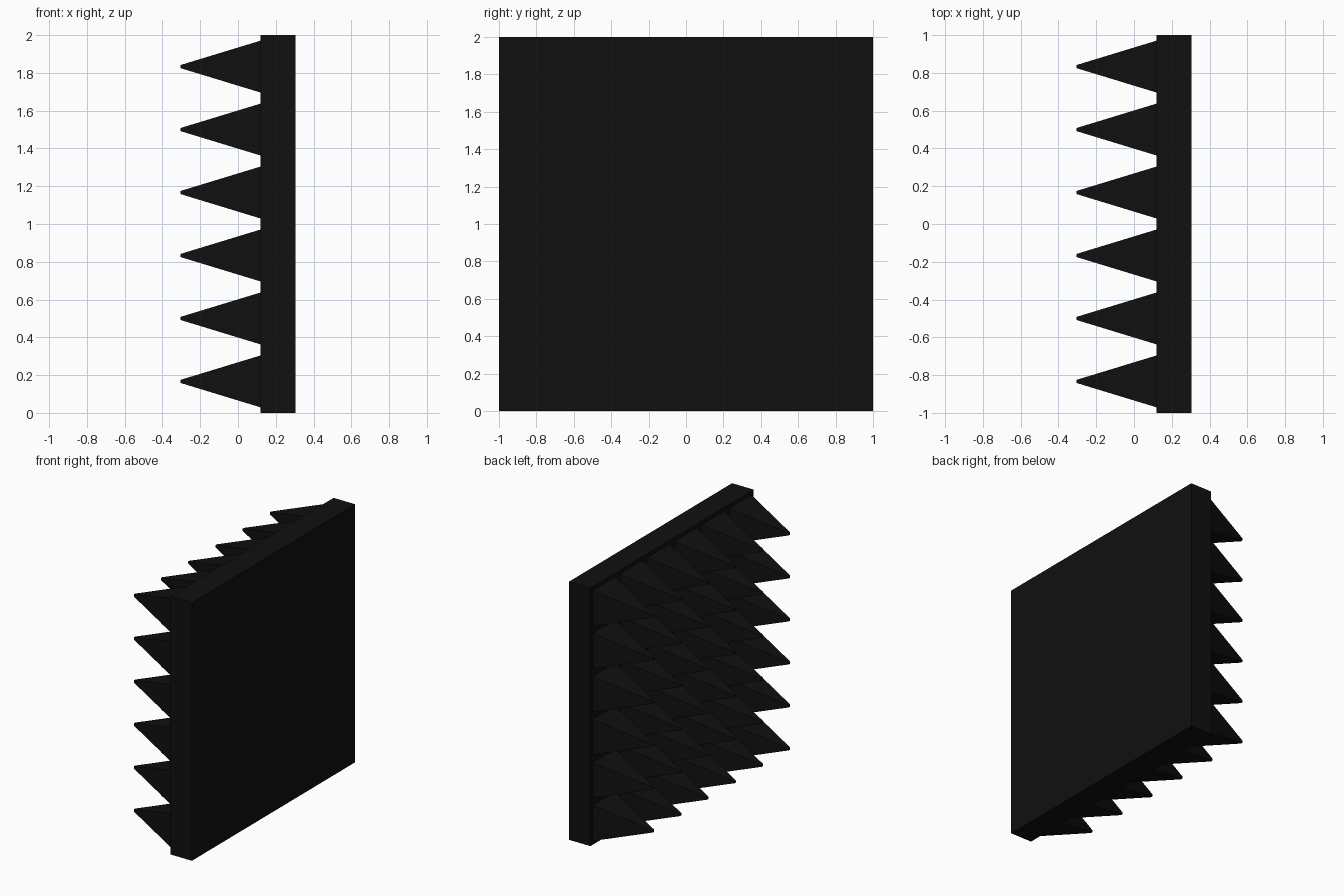
import bpy, bmesh
from mathutils import Matrix

if "Cube" in bpy.data.objects:
    bpy.data.objects.remove(bpy.data.objects["Cube"])

N = 6                 # spikes per side
PITCH = 2 / N
FACE_X, BACK_X, TIP_X = 0.12, 0.305, -0.305
BASE, TIP = 0.275, 0.016   # spike widths

foam = bpy.data.materials.new("black_foam")
foam.diffuse_color = (0.005, 0.005, 0.005, 1)
foam.use_nodes = True
foam.node_tree.nodes["Principled BSDF"].inputs["Base Color"].default_value = foam.diffuse_color


def finish(bm, name):
    mesh = bpy.data.meshes.new(name)
    bm.to_mesh(mesh)
    bm.free()
    mesh.materials.append(foam)
    obj = bpy.data.objects.new(name, mesh)
    bpy.context.collection.objects.link(obj)
    return obj


# Flat square backing
bm = bmesh.new()
bmesh.ops.create_cube(bm, size=1, matrix=Matrix.Translation(((FACE_X + BACK_X) / 2, 0, 1))
                      @ Matrix.Diagonal((BACK_X - FACE_X, 2, 2, 1)))
finish(bm, "backing_panel")

# One blunt square pyramid pointing to -x, in the lowest corner cell
bm = bmesh.new()


def square(x, w):
    h = w / 2
    cy, cz = -1 + PITCH / 2, PITCH / 2
    return [bm.verts.new((x, cy + a * h, cz + b * h))
            for a, b in ((-1, -1), (1, -1), (1, 1), (-1, 1))]


base, tip = square(FACE_X, BASE), square(TIP_X, TIP)
bm.faces.new(tip)
for i in range(4):
    j = (i + 1) % 4
    bm.faces.new((base[i], base[j], tip[j], tip[i]))
bm.faces.new(base[::-1])
bmesh.ops.recalc_face_normals(bm, faces=bm.faces[:])
spikes = finish(bm, "foam_spikes")

# Repeat over the panel in y and z
for axis in (1, 2):
    arr = spikes.modifiers.new("grid", 'ARRAY')
    arr.count = N
    arr.use_relative_offset = False
    arr.use_constant_offset = True
    offset = [0, 0, 0]
    offset[axis] = PITCH
    arr.constant_offset_displace = offset
